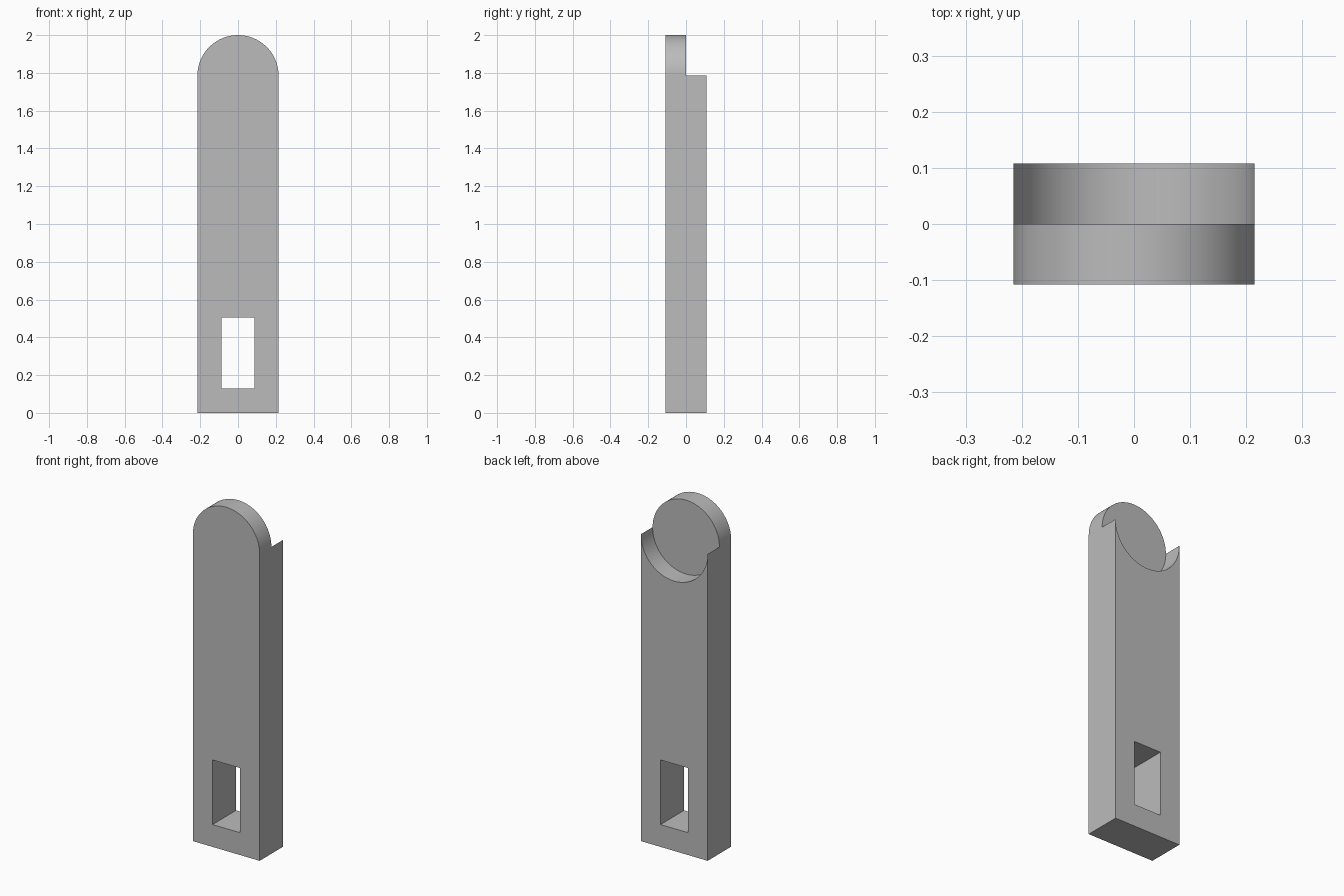
import bpy
import bmesh
from math import pi, sin, cos

cube = bpy.data.objects.get("Cube")
if cube:
    bpy.data.objects.remove(cube, do_unlink=True)

RADIUS = 0.215      # half the bar width and the rounded end's radius
HALF_DEPTH = 0.108
PIVOT_Z = 2 - RADIUS
SEGMENTS = 48

grey = bpy.data.materials.new("plain grey")
grey.use_nodes = True
grey.diffuse_color = (0.5, 0.5, 0.5, 1)
grey.node_tree.nodes["Principled BSDF"].inputs["Base Color"].default_value = (0.5, 0.5, 0.5, 1)


def half_circle(side):
    """Semicircle about the pivot from +x to -x; side is +1 over, -1 under."""
    angles = [pi * i / SEGMENTS for i in range(SEGMENTS + 1)]
    return [(RADIUS * cos(a), PIVOT_Z + side * RADIUS * sin(a)) for a in angles]


def prism(name, outline, y0, y1):
    """Extrude an (x, z) outline from y0 to y1."""
    bm = bmesh.new()
    face = bm.faces.new([bm.verts.new((x, y0, z)) for x, z in outline])
    result = bmesh.ops.extrude_face_region(bm, geom=[face])
    moved = [v for v in result["geom"] if isinstance(v, bmesh.types.BMVert)]
    bmesh.ops.translate(bm, verts=moved, vec=(0, y1 - y0, 0))
    bmesh.ops.recalc_face_normals(bm, faces=bm.faces)
    mesh = bpy.data.meshes.new(name)
    bm.to_mesh(mesh)
    bm.free()
    mesh.materials.append(grey)
    obj = bpy.data.objects.new(name, mesh)
    bpy.context.collection.objects.link(obj)
    return obj


def cut(target, cutter):
    """Subtract the cutter from the target and discard it."""
    mod = target.modifiers.new(cutter.name, "BOOLEAN")
    mod.operation = "DIFFERENCE"
    mod.solver = "EXACT"
    mod.object = cutter
    cutter.hide_render = True
    bpy.ops.object.select_all(action="DESELECT")
    bpy.context.view_layer.objects.active = target
    target.select_set(True)
    bpy.ops.object.modifier_apply(modifier=mod.name)
    bpy.data.objects.remove(cutter, do_unlink=True)


# Bar with a rounded top
bar = prism("lap_joint_bar",
            half_circle(1) + [(-RADIUS, 0), (RADIUS, 0)],
            -HALF_DEPTH, HALF_DEPTH)

# Concave seat: clears the rear half around and above the pivot
wide, high = RADIUS + 0.1, 2.1
seat = prism("seat_cutter",
             half_circle(-1) + [(-wide, PIVOT_Z), (-wide, high), (wide, high), (wide, PIVOT_Z)],
             0, HALF_DEPTH + 0.1)
cut(bar, seat)

# Rectangular slot through the lower end
left, right, low, top = -0.088, 0.088, 0.13, 0.506
slot = prism("slot_cutter",
             [(left, low), (right, low), (right, top), (left, top)],
             -HALF_DEPTH - 0.1, HALF_DEPTH + 0.1)
cut(bar, slot)

# Smooth the curved end and seat, keep the corners crisp
bpy.ops.object.shade_smooth_by_angle(angle=pi / 6)
